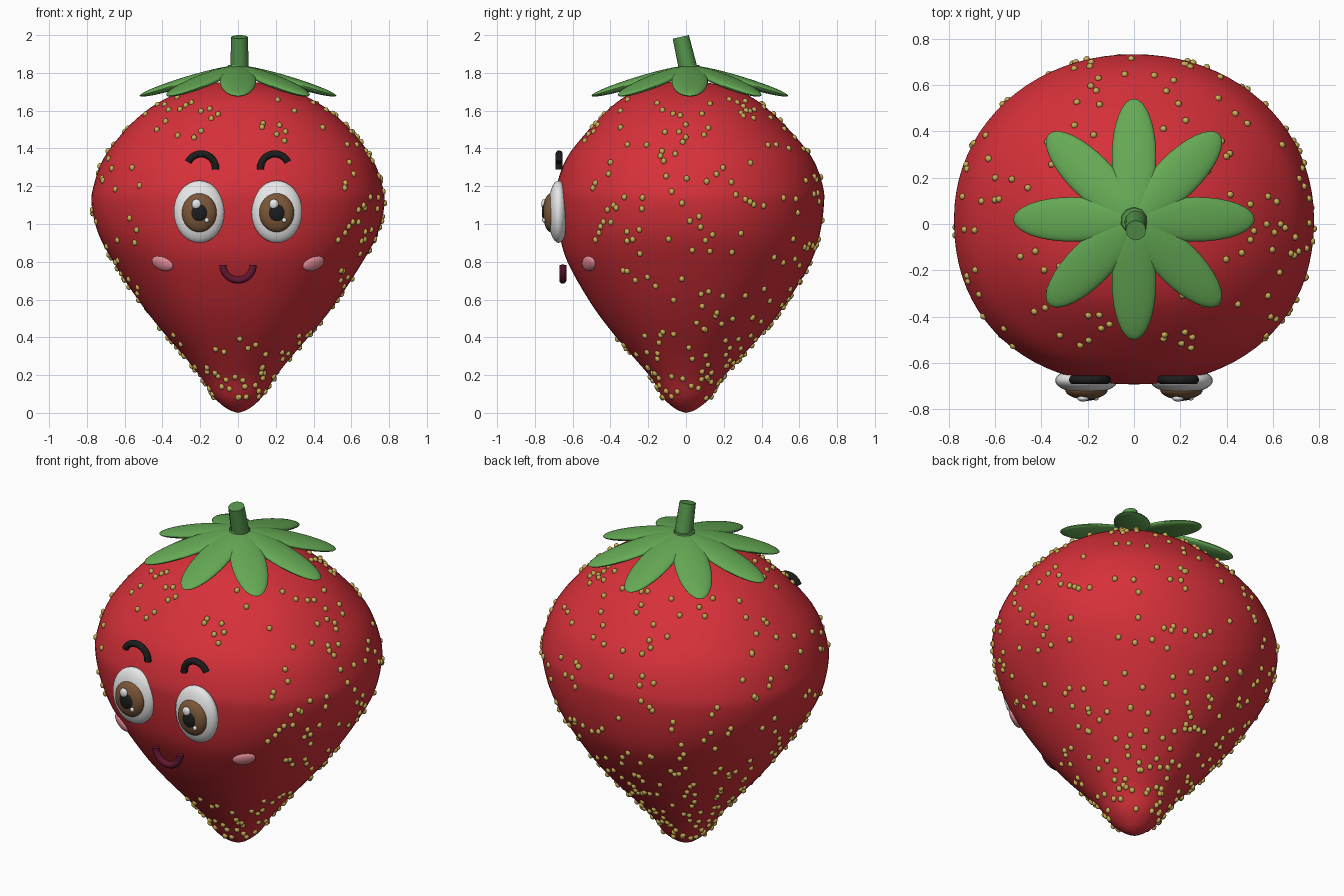
import bpy, bmesh, math, random
from mathutils import Matrix, Vector

cube = bpy.data.objects.get("Cube")
if cube:
    bpy.data.objects.remove(cube)
random.seed(7)


def material(name, r, g, b):
    m = bpy.data.materials.new(name)
    m.use_nodes = True
    m.diffuse_color = (r, g, b, 1)
    m.node_tree.nodes["Principled BSDF"].inputs["Base Color"].default_value = (r, g, b, 1)
    return m


RED = material("berry red", .68, .03, .042)
GREEN = material("leaf green", .13, .4, .09)
STEM = material("stem green", .09, .3, .07)
GOLD = material("seed gold", .58, .42, .09)
WHITE = material("eye white", .85, .85, .85)
BROWN = material("iris brown", .2, .095, .04)
BLACK = material("black", .012, .012, .012)
MAROON = material("mouth maroon", .12, .008, .03)
PINK = material("cheek pink", .8, .27, .32)


def finish(name, bm, mat, smooth=True):
    mesh = bpy.data.meshes.new(name)
    bmesh.ops.recalc_face_normals(bm, faces=bm.faces)
    bm.to_mesh(mesh)
    bm.free()
    mesh.materials.append(mat)
    obj = bpy.data.objects.new(name, mesh)
    bpy.context.collection.objects.link(obj)
    if smooth:
        bpy.ops.object.select_all(action="DESELECT")
        obj.select_set(True)
        bpy.context.view_layer.objects.active = obj
        bpy.ops.object.shade_smooth_by_angle(angle=math.radians(40))
    return obj


def ellipsoid(name, mat, loc, size, rot=Matrix.Identity(4), segs=32):
    bm = bmesh.new()
    bmesh.ops.create_uvsphere(bm, u_segments=segs, v_segments=segs // 2, radius=1)
    bm.transform(Matrix.Translation(loc) @ rot @ Matrix.Diagonal((*size, 1)))
    return finish(name, bm, mat)


def arc_tube(name, mat, center, radius, start, end, thick):
    """Bent tube in the x-z plane, angles in degrees."""
    curve = bpy.data.curves.new(name, "CURVE")
    curve.dimensions = "3D"
    curve.bevel_depth = thick
    curve.bevel_resolution = 4
    curve.use_fill_caps = True
    curve.materials.append(mat)
    steps = 20
    spline = curve.splines.new("POLY")
    spline.points.add(steps)
    for i, p in enumerate(spline.points):
        a = math.radians(start + (end - start) * i / steps)
        p.co = (center[0] + radius * math.cos(a), center[1],
                center[2] + radius * math.sin(a), 1)
    obj = bpy.data.objects.new(name, curve)
    bpy.context.collection.objects.link(obj)


# Berry body: profile of (height, half width, half depth)
PROFILE = [Vector(p) for p in (
    (0, 0, 0), (.02, .055, .055), (.08, .125, .125), (.18, .19, .185),
    (.3, .285, .29), (.45, .415, .42), (.6, .53, .53), (.8, .66, .645),
    (.95, .74, .69), (1.1, .775, .71), (1.2, .765, .705), (1.35, .71, .65),
    (1.5, .595, .53), (1.6, .485, .43), (1.67, .37, .34), (1.72, .24, .23),
    (1.75, .1, .1), (1.755, 0, 0))]


def profile_at(t):
    """Catmull-Rom point on the profile, t counted in profile points."""
    last = len(PROFILE) - 1
    i = min(int(t), last - 1)
    u = t - i
    a, b, c, d = (PROFILE[min(max(k, 0), last)] for k in range(i - 1, i + 3))
    return .5 * (2 * b + (c - a) * u + (2 * a - 5 * b + 4 * c - d) * u ** 2
                 + (3 * b - a - 3 * c + d) * u ** 3)


def surface(t, angle):
    z, rx, ry = profile_at(t)
    c, s = math.cos(angle), math.sin(angle)
    power = 2 / (2.2 if s < 0 else 2.05)
    return Vector((rx * math.copysign(abs(c) ** power, c),
                   ry * math.copysign(abs(s) ** power, s) + .026 * rx, z))


def t_at_height(z):
    for i in range(len(PROFILE) - 1):
        low, high = PROFILE[i].x, PROFILE[i + 1].x
        if low <= z <= high:
            return i + (z - low) / (high - low)


bm = bmesh.new()
SEGS, STEPS = 80, 4
rings = []
for k in range(1, (len(PROFILE) - 1) * STEPS):
    rings.append([bm.verts.new(surface(k / STEPS, math.tau * j / SEGS)) for j in range(SEGS)])
for low, high in zip(rings, rings[1:]):
    for j in range(SEGS):
        n = (j + 1) % SEGS
        bm.faces.new((low[j], low[n], high[n], high[j]))
for ring, tip in ((rings[0], PROFILE[0]), (rings[-1], PROFILE[-1])):
    end = bm.verts.new((0, 0, tip.x))
    for j in range(SEGS):
        bm.faces.new((ring[j], ring[(j + 1) % SEGS], end))
finish("berry_body", bm, RED)

# Seeds scattered everywhere but the face
bm = bmesh.new()
for _ in range(470):
    z = random.uniform(.08, 1.67)
    p = surface(t_at_height(z), random.uniform(0, math.tau))
    if p.y < 0 and abs(p.x) < .52 and .43 < z < 1.42:
        continue
    bmesh.ops.create_icosphere(
        bm, subdivisions=2, radius=.015,
        matrix=Matrix.Translation(p) @ Matrix.Diagonal((1, 1, 1.15, 1)))
finish("seeds", bm, GOLD)

# Leaf crown
for i in range(8):
    turn = Matrix.Rotation(math.tau * i / 8, 4, "Z")
    tilt = turn @ Matrix.Rotation(math.radians(17), 4, "Y")
    spot = turn @ Vector((.27, 0, 1.755)) + Vector((0, .02, 0))
    ellipsoid(f"leaf_{i + 1}", GREEN, spot, (.262, .096, .026), tilt)

# Collar and leaning stem
bm = bmesh.new()
bmesh.ops.create_cone(bm, cap_ends=True, segments=10, radius1=.066, radius2=.055, depth=.03,
                      matrix=Matrix.Translation((0, .015, 1.826)))
finish("stem_collar", bm, STEM)
bm = bmesh.new()
lean = Matrix.Rotation(math.radians(13), 4, "X")
bmesh.ops.create_cone(bm, cap_ends=True, segments=12, radius1=.05, radius2=.044, depth=.2,
                      matrix=Matrix.Translation((.008, -.005, 1.893)) @ lean)
finish("stem", bm, STEM)

# Eyes, brows and cheeks on both sides
for side, label in ((1, "left"), (-1, "right")):
    x = .205 * side
    ellipsoid(f"{label}_eye_white", WHITE, (x, -.675, 1.065), (.135, .056, .165))
    ellipsoid(f"{label}_iris", BROWN, (x, -.715, 1.06), (.092, .042, .103))
    ellipsoid(f"{label}_pupil", BLACK, (x, -.745, 1.06), (.046, .018, .05))
    ellipsoid(f"{label}_large_glint", WHITE, (x - .015, -.752, 1.105), (.025, .014, .027), segs=16)
    ellipsoid(f"{label}_small_glint", WHITE, (x + .04, -.752, 1.02), (.012, .01, .013), segs=16)
    if side > 0:
        arc_tube("left_brow", BLACK, (.195, -.672, 1.295), .076, 25, 185, .019)
    else:
        arc_tube("right_brow", BLACK, (-.195, -.672, 1.295), .076, 155, -5, .019)
    cheek = surface(t_at_height(.79), -math.pi / 2 + side * .62)
    facing = (Matrix.Rotation(side * .55, 4, "Z") @ Matrix.Rotation(.35, 4, "X")
              @ Matrix.Rotation(-side * .3, 4, "Y"))
    ellipsoid(f"{label}_cheek", PINK, cheek, (.064, .02, .04), facing)

# Smile
arc_tube("mouth", MAROON, (0, -.652, .783), .08, 180, 360, .019)
